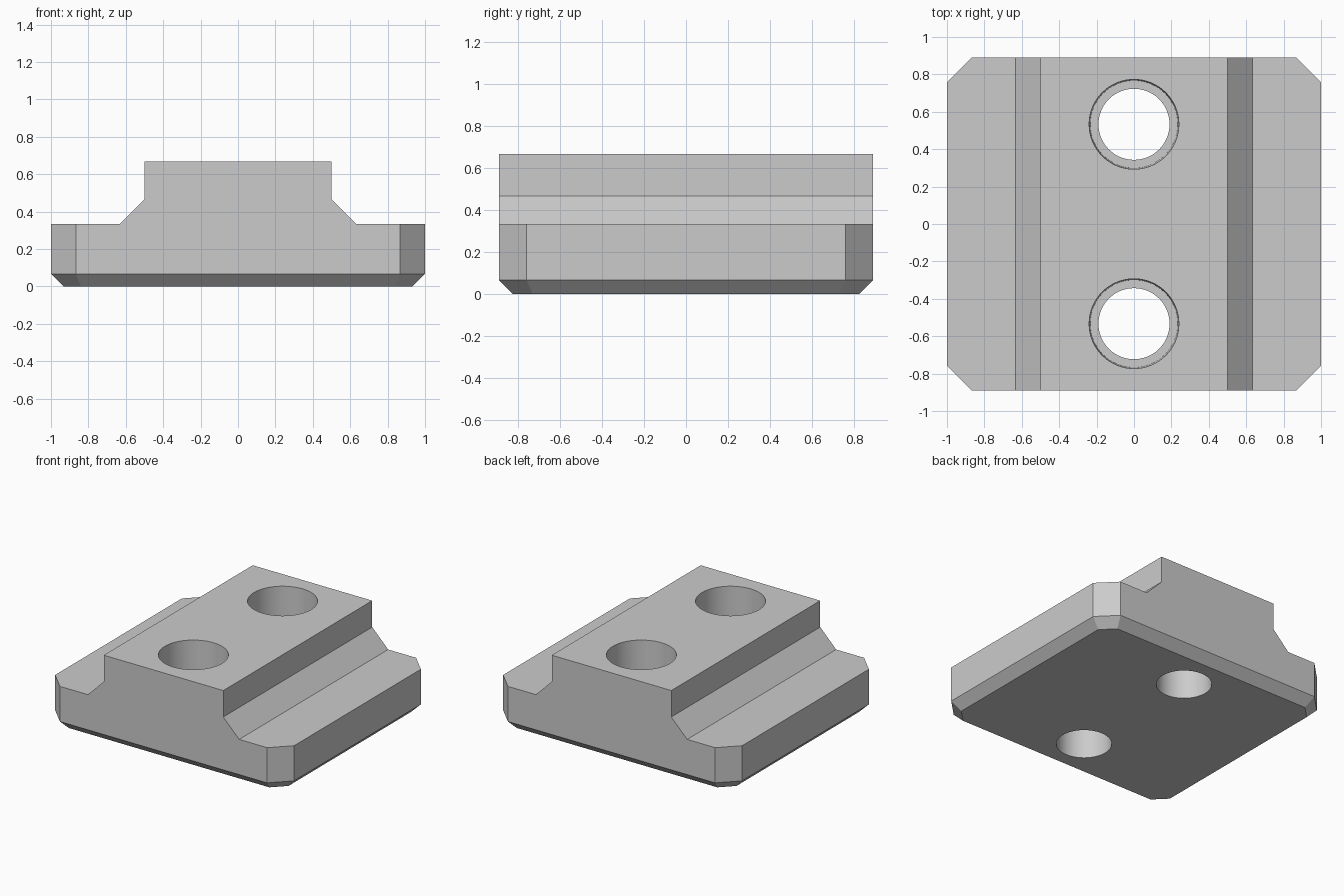
import bpy, bmesh, math
from mathutils import Vector

cube = bpy.data.objects.get("Cube")
if cube:
    bpy.data.objects.remove(cube, do_unlink=True)

HALF_X, HALF_Y = 1.0, 0.89
CORNER, CHAMFER = 0.133, 0.067

grey = bpy.data.materials.new("plain grey")
grey.use_nodes = True
colour = (0.6, 0.6, 0.6, 1)
grey.diffuse_color = colour
grey.node_tree.nodes["Principled BSDF"].inputs["Base Color"].default_value = colour


def make_object(name, bm):
    bmesh.ops.recalc_face_normals(bm, faces=bm.faces)
    mesh = bpy.data.meshes.new(name)
    bm.to_mesh(mesh)
    bm.free()
    mesh.materials.append(grey)
    obj = bpy.data.objects.new(name, mesh)
    bpy.context.collection.objects.link(obj)
    return obj


def slice_off(bm, point, normal):
    """Remove everything beyond a plane and cap the cut."""
    geom = bm.verts[:] + bm.edges[:] + bm.faces[:]
    cut = bmesh.ops.bisect_plane(bm, geom=geom, dist=1e-5, plane_co=point,
                                 plane_no=normal, clear_outer=True)
    edges = [e for e in cut["geom_cut"] if isinstance(e, bmesh.types.BMEdge)]
    bmesh.ops.contextual_create(bm, geom=edges)


# Body: stepped rail profile extruded from front to back
half = [(HALF_X, 0), (HALF_X, 0.333), (0.633, 0.333), (0.5, 0.467), (0.5, 0.667)]
profile = half + [(-x, z) for x, z in reversed(half)]
bm = bmesh.new()
face = bm.faces.new([bm.verts.new((x, -HALF_Y, z)) for x, z in profile])
extruded = bmesh.ops.extrude_face_region(bm, geom=[face])
bmesh.ops.translate(bm, vec=(0, 2 * HALF_Y, 0),
                    verts=[v for v in extruded["geom"] if isinstance(v, bmesh.types.BMVert)])
bmesh.ops.recalc_face_normals(bm, faces=bm.faces)

# Cut vertical corners, then a chamfer around the underside
outline = []
for sx, sy in ((1, 1), (-1, 1), (-1, -1), (1, -1)):
    point = Vector((sx * (HALF_X - CORNER), sy * HALF_Y, 0))
    normal = Vector((sx, sy, 0)).normalized()
    slice_off(bm, point, normal)
    outline.append((point, normal))
for s in (1, -1):
    outline.append((Vector((s * HALF_X, 0, 0)), Vector((s, 0, 0))))
    outline.append((Vector((0, s * HALF_Y, 0)), Vector((0, s, 0))))
for point, normal in outline:
    slice_off(bm, point - normal * CHAMFER, normal - Vector((0, 0, 1)))
body = make_object("mounting_block", bm)

# Stepped screw holes: slightly tapered upper bore, narrower through bore
bore = [(0.19, -0.1), (0.19, 0.333), (0.234, 0.333), (0.24, 0.667), (0.24, 0.8)]
SIDES = 64
for y in (-0.533, 0.533):
    bm = bmesh.new()
    rings = [[bm.verts.new((r * math.cos(i * math.tau / SIDES),
                            y + r * math.sin(i * math.tau / SIDES), z))
              for i in range(SIDES)] for r, z in bore]
    for low, high in zip(rings, rings[1:]):
        for i in range(SIDES):
            j = (i + 1) % SIDES
            bm.faces.new((low[i], low[j], high[j], high[i]))
    bm.faces.new(rings[0][::-1])
    bm.faces.new(rings[-1])
    cutter = make_object("hole_cutter", bm)
    cutter.hide_render = True
    drill = body.modifiers.new("screw_hole", 'BOOLEAN')
    drill.operation = 'DIFFERENCE'
    drill.solver = 'EXACT'
    drill.object = cutter
    bpy.context.view_layer.objects.active = body
    bpy.ops.object.modifier_apply(modifier=drill.name)
    bpy.data.objects.remove(cutter, do_unlink=True)

# Round bores shade smoothly, flat faces stay crisp
bpy.ops.object.select_all(action='DESELECT')
body.select_set(True)
bpy.context.view_layer.objects.active = body
bpy.ops.object.shade_smooth_by_angle(angle=math.radians(30))
